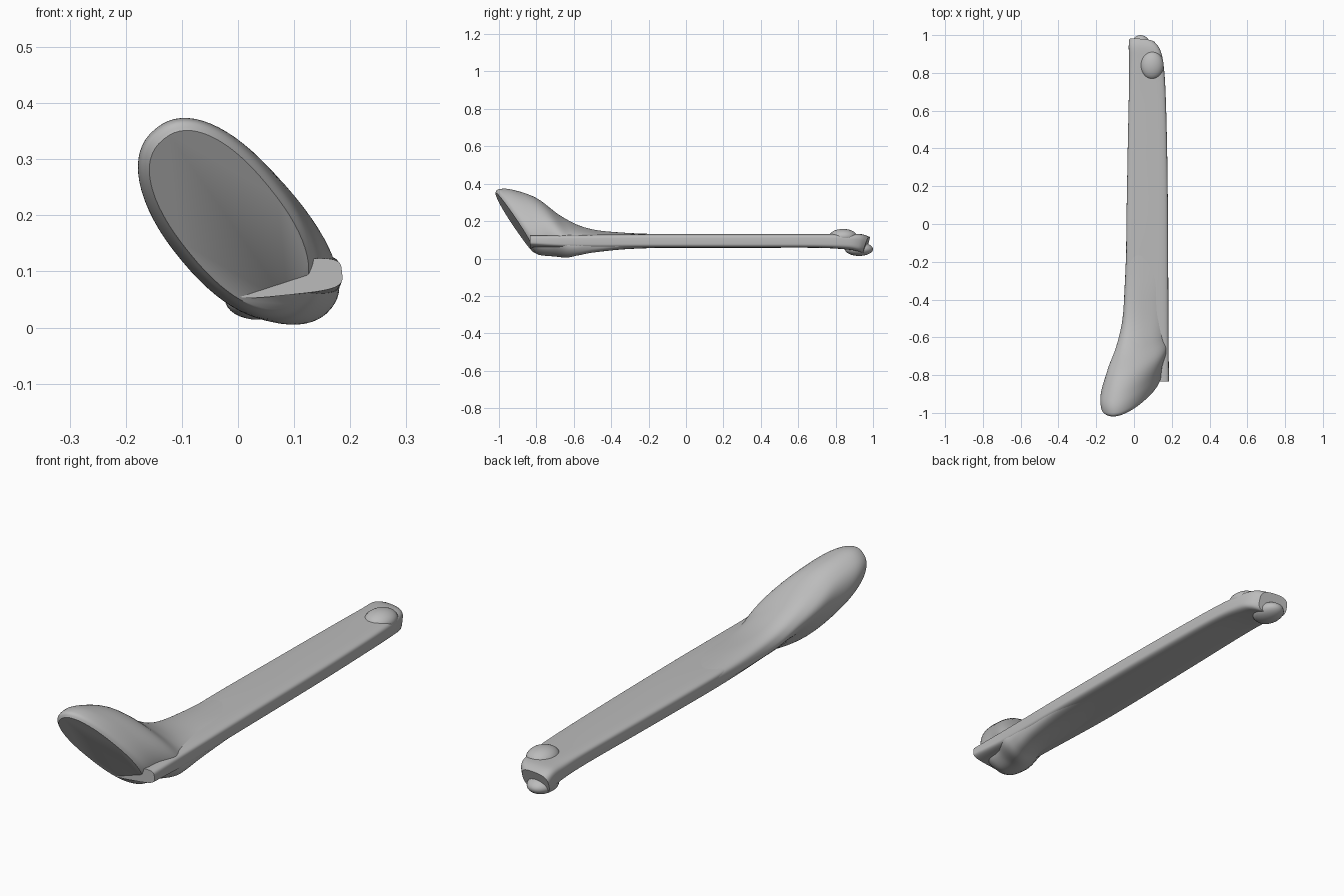
import bpy, bmesh
from math import sin, cos, radians, copysign

cube = bpy.data.objects.get("Cube")
if cube:
    bpy.data.objects.remove(cube)

GREY = (0.5, 0.5, 0.5, 1)
bone = bpy.data.materials.new("bone grey")
bone.use_nodes = True
bone.diffuse_color = GREY
bone.node_tree.nodes["Principled BSDF"].inputs["Base Color"].default_value = GREY

SIDES, STEPS = 64, 6
SLANT_X, SLANT_Z = 0.18, -0.556


def finish(name, bm, angle):
    bmesh.ops.recalc_face_normals(bm, faces=bm.faces)
    mesh = bpy.data.meshes.new(name)
    bm.to_mesh(mesh)
    bm.free()
    mesh.materials.append(bone)
    obj = bpy.data.objects.new(name, mesh)
    bpy.context.collection.objects.link(obj)
    bpy.ops.object.select_all(action='DESELECT')
    obj.select_set(True)
    bpy.context.view_layer.objects.active = obj
    bpy.ops.object.shade_smooth_by_angle(angle=radians(angle))


def spline(a, b, c, d, t):
    return 0.5 * (2*b + (c - a)*t + (2*a - 5*b + 4*c - d)*t*t + (3*b - a - 3*c + d)*t**3)


def ring(bm, station):
    y, cx, cz, long, short, turn, power, slant = station
    ca, sa = cos(radians(turn)), sin(radians(turn))
    verts = []
    for i in range(SIDES):
        t = radians(360 * i / SIDES)
        u = long * copysign(abs(cos(t)) ** (2 / power), cos(t))
        v = short * copysign(abs(sin(t)) ** (2 / power), sin(t))
        dx, dz = u*ca - v*sa, u*sa + v*ca
        verts.append(bm.verts.new((cx + dx, y + slant*(SLANT_X*dx + SLANT_Z*dz), cz + dz)))
    return verts


def loft(name, stations, angle):
    bm = bmesh.new()
    rows = []
    last = len(stations) - 1
    for i in range(last):
        quad = [stations[min(max(k, 0), last)] for k in range(i - 1, i + 3)]
        rows += [[spline(*vals, s / STEPS) for vals in zip(*quad)] for s in range(STEPS)]
    rings = [ring(bm, r) for r in rows + [stations[-1]]]
    for p, q in zip(rings, rings[1:]):
        for i in range(SIDES):
            j = (i + 1) % SIDES
            bm.faces.new((p[i], p[j], q[j], q[i]))
    bm.faces.new(rings[0])
    bm.faces.new(rings[-1])
    finish(name, bm, angle)


def lobe(name, centre, size):
    bm = bmesh.new()
    bmesh.ops.create_uvsphere(bm, u_segments=32, v_segments=16, radius=1)
    bmesh.ops.scale(bm, vec=size, verts=bm.verts)
    bmesh.ops.translate(bm, vec=centre, verts=bm.verts)
    finish(name, bm, 60)


# Slanted oval head: y, centre x, centre z, half length, half width, turn, squareness, slant
loft("head", [
    (-.915, -.016, .192, .185, .092, -51, 2.3, 1),
    (-.89, -.016, .194, .203, .106, -51, 2.3, 1),
    (-.82, -.012, .190, .208, .113, -50, 2.2, 1),
    (-.72, .018, .165, .195, .103, -45, 2.2, .8),
    (-.62, .042, .120, .150, .070, -31, 2.4, .6),
    (-.50, .058, .097, .122, .050, -15, 2.8, .4),
    (-.30, .066, .094, .114, .040, -4, 3.2, .2),
    (.0, .070, .094, .106, .033, 0, 4, 0),
], 40)

# Flat shaft with squared edges, narrowing to the tail
loft("shaft", [
    (-.835, .086, .088, .100, .030, 6, 4, 0),
    (-.60, .078, .092, .104, .035, 0, 5, 0),
    (-.20, .070, .094, .111, .037, 0, 5, 0),
    (.30, .071, .094, .106, .037, 0, 5, 0),
    (.70, .070, .094, .097, .037, 0, 5, 0),
    (.86, .064, .090, .090, .042, 0, 4, 0),
    (.93, .054, .084, .082, .046, 0, 4, -.3),
    (.965, .042, .072, .068, .044, 0, 3, -.6),
], 40)

# Lobes at the tail
lobe("tail_top_lobe", (.095, .84, .118), (.062, .075, .040))
lobe("tail_lower_lobe", (.035, .925, .050), (.058, .075, .036))
